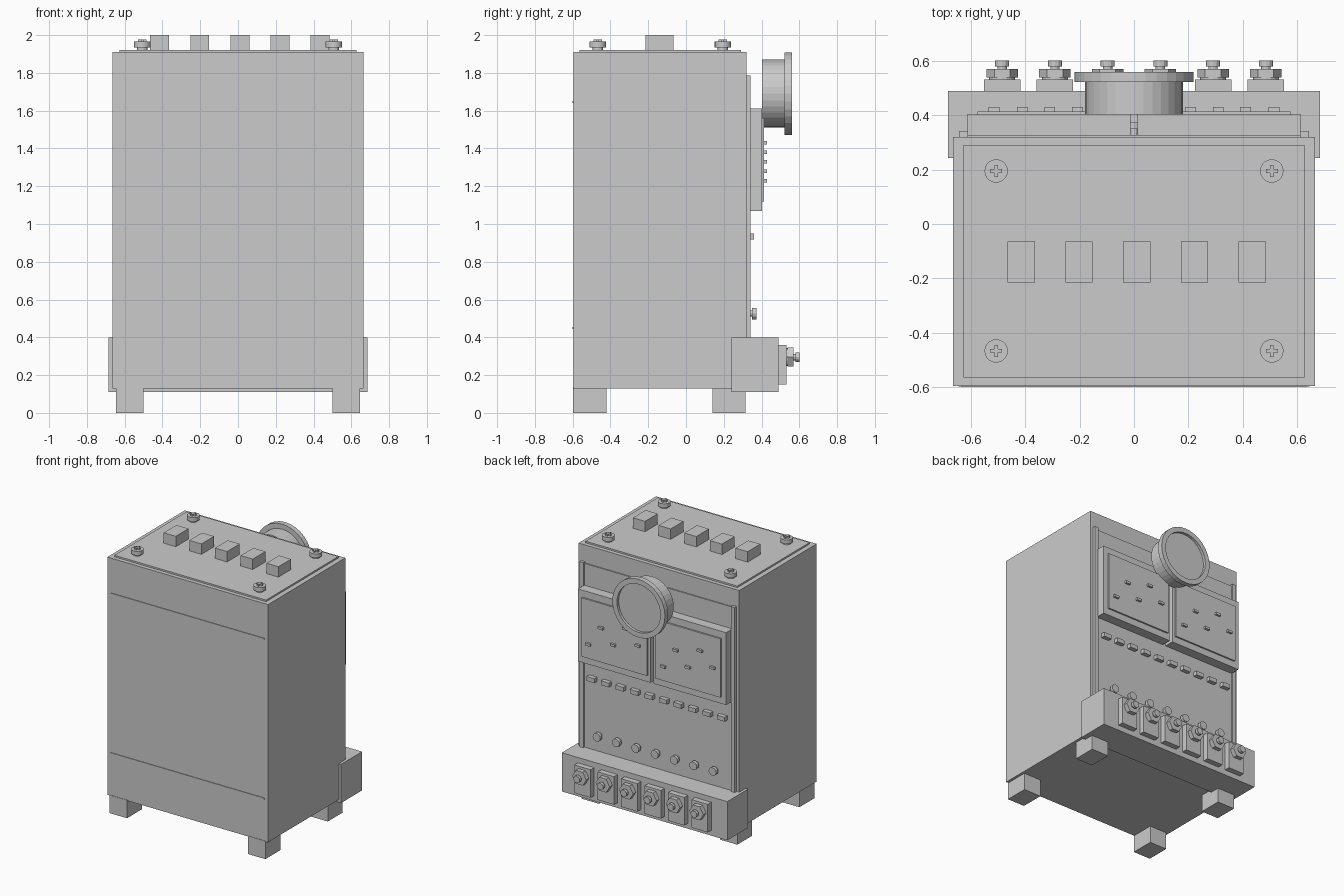
import bpy, bmesh, math
from mathutils import Matrix, Vector

old = bpy.data.objects.get("Cube")
if old:
    bpy.data.objects.remove(old, do_unlink=True)

grey = bpy.data.materials.new("plain grey")
grey.use_nodes = True
colour = (0.6, 0.6, 0.6, 1)
grey.diffuse_color = colour
grey.node_tree.nodes["Principled BSDF"].inputs["Base Color"].default_value = colour


def finish(name, bm):
    bmesh.ops.recalc_face_normals(bm, faces=bm.faces)
    mesh = bpy.data.meshes.new(name)
    bm.to_mesh(mesh)
    bm.free()
    mesh.materials.append(grey)
    obj = bpy.data.objects.new(name, mesh)
    bpy.context.collection.objects.link(obj)
    return obj


def box(name, x, y, z):
    """Box given by its (low, high) range on each axis."""
    bm = bmesh.new()
    size = [b - a for a, b in (x, y, z)]
    mid = Vector([(a + b) / 2 for a, b in (x, y, z)])
    bmesh.ops.create_cube(bm, size=1, matrix=Matrix.Translation(mid) @ Matrix.Diagonal((*size, 1)))
    return finish(name, bm)


def around(c, width):
    return (c - width / 2, c + width / 2)


def lathe(name, centre, profile, sides, axis="Z"):
    """Solid of revolution from (radius, height) points, capped at both ends."""
    bm = bmesh.new()
    rings = []
    for r, h in profile:
        ring = []
        for i in range(sides):
            a = math.tau * i / sides
            u, v = r * math.cos(a), r * math.sin(a)
            p = Vector((u, v, h)) if axis == "Z" else Vector((u, h, v))
            ring.append(bm.verts.new(p + Vector(centre)))
        rings.append(ring)
    for low, high in zip(rings, rings[1:]):
        for i in range(sides):
            j = (i + 1) % sides
            bm.faces.new((low[i], low[j], high[j], high[i]))
    bm.faces.new(rings[0])
    bm.faces.new(rings[-1])
    return finish(name, bm)


# Cabinet, lid and feet
box("cabinet", (-0.665, 0.665), (-0.595, 0.32), (0.13, 1.91))
box("lid_plate", (-0.628, 0.628), (-0.565, 0.29), (1.91, 1.922))
for sx in (-1, 1):
    for y in ((-0.598, -0.42), (0.14, 0.315)):
        box("foot", around(sx * 0.573, 0.145), y, (0, 0.135))

# Thin seams across the front
for z in (0.45, 1.645):
    box("front_seam", (-0.635, 0.635), (-0.6, -0.59), around(z, 0.01))

# Blocks along the lid
for i in range(5):
    box("lid_block", around(0.01 + (i - 2) * 0.2125, 0.1), (-0.215, -0.065), (1.92, 2.0))

# Lid screws with raised crosses
for x in (-0.507, 0.507):
    for y in (-0.467, 0.195):
        lathe("lid_screw", (x, y, 1.92), [(0.028, 0), (0.028, 0.015), (0.043, 0.015), (0.043, 0.045)], 20)
        box("screw_cross", around(x, 0.044), around(y, 0.013), (1.96, 1.978))
        box("screw_cross", around(x, 0.013), around(y, 0.044), (1.96, 1.978))

# Rear panel with side rails
box("rear_panel", (-0.612, 0.612), (0.31, 0.328), (0.3, 1.775))
for sx in (-1, 1):
    box("rear_rail", around(sx * 0.627, 0.032), (0.31, 0.342), (0.39, 1.785))

# Paired rear housings, each with a cover plate and five pins
pin_levels = {1: (0.515, 0.31, 0.105, 0.41, 0.208), -1: (-0.105, -0.31, -0.515, -0.208, -0.41)}
for sx in (-1, 1):
    box("rear_housing", around(sx * 0.313, 0.602), (0.32, 0.402), (1.07, 1.612))
    box("cover_plate", around(sx * 0.305, 0.54), (0.4, 0.414), (1.12, 1.56))
    for i, x in enumerate(pin_levels[sx]):
        box("cover_pin", around(x, 0.04), (0.41, 0.43), around(1.23 + i * 0.05, 0.018))

# Round dial with a flanged rim and recessed face
lathe("dial", (0, 0, 1.69), [(0.18, 0.402), (0.18, 0.522), (0.218, 0.522), (0.218, 0.56),
                             (0.18, 0.56), (0.18, 0.54)], 32, "Y")

# Row of small blocks and row of buttons on the rear panel
for i in range(10):
    box("rear_tab", around((i - 4.5) * 0.12, 0.065), (0.32, 0.36), around(0.935, 0.032))
for i in range(7):
    lathe("rear_button", ((i - 3) * 0.16, 0, 0.525),
          [(0.016, 0.32), (0.016, 0.35), (0.031, 0.35), (0.031, 0.374)], 12, "Y")

# Terminal base with six bolted terminals
box("terminal_base", (-0.685, 0.685), (0.242, 0.49), (0.11, 0.4))
for i in range(6):
    x = (i - 2.5) * 0.194
    box("terminal_plate", around(x, 0.135), (0.48, 0.532), (0.15, 0.36))
    lathe("terminal_washer", (x, 0, 0.295), [(0.048, 0.53), (0.048, 0.542)], 16, "Y")
    lathe("terminal_nut", (x, 0, 0.295), [(0.058, 0.538), (0.058, 0.57)], 6, "Y")
    lathe("terminal_bolt", (x, 0, 0.295), [(0.017, 0.56), (0.017, 0.58), (0.026, 0.58), (0.026, 0.602)], 12, "Y")
